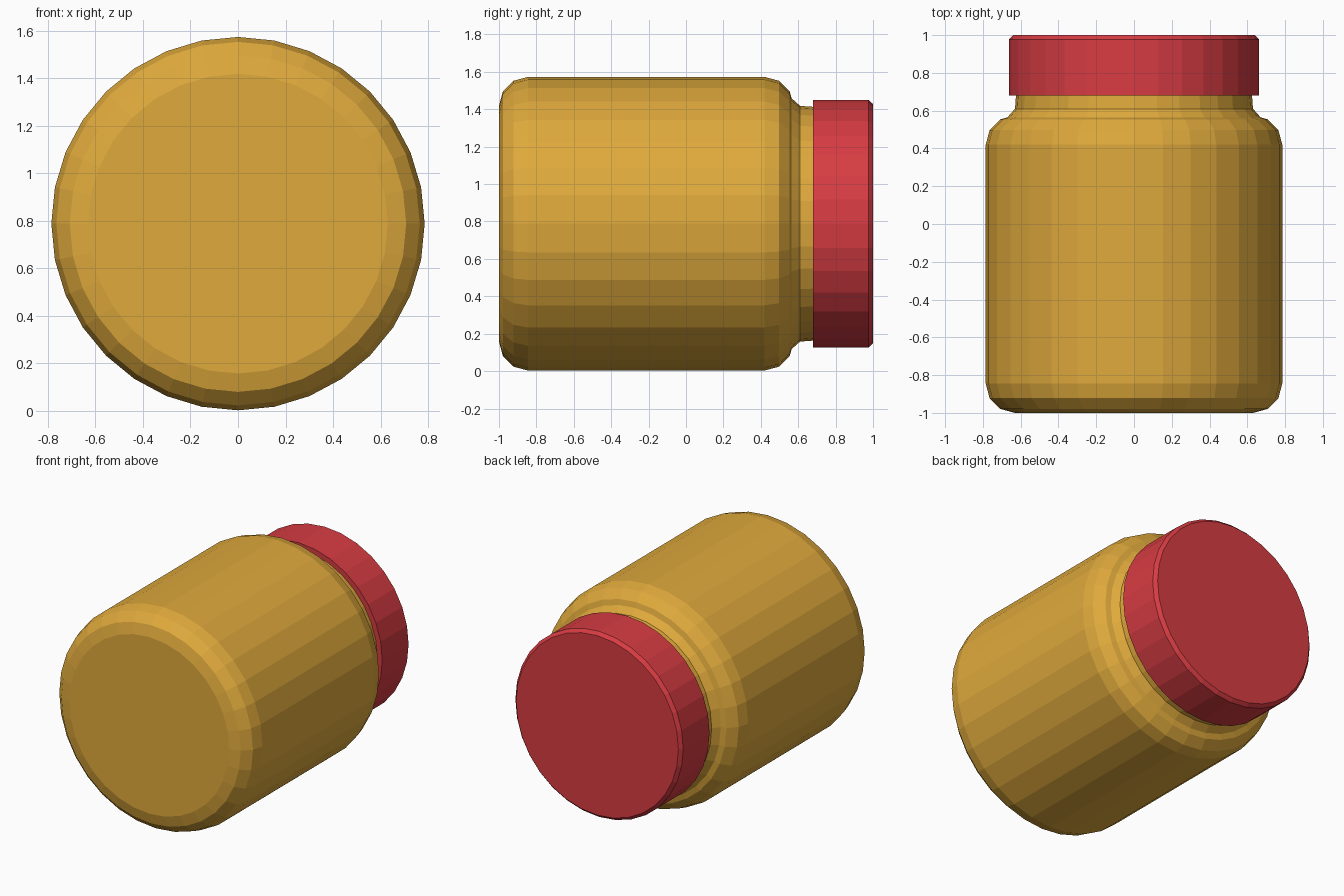
import bpy, bmesh, math

if "Cube" in bpy.data.objects:
    bpy.data.objects.remove(bpy.data.objects["Cube"])

SIDES = 32
AXIS_Z = 0.788   # height of the jar's lying axis


def material(name, color):
    m = bpy.data.materials.new(name)
    m.diffuse_color = color
    m.use_nodes = True
    m.node_tree.nodes["Principled BSDF"].inputs["Base Color"].default_value = m.diffuse_color
    return m


def lathe(name, profile, mat):
    """Revolve (y, radius) points around the lying axis and cap both ends."""
    bm = bmesh.new()
    rings = []
    for y, r in profile:
        ring = []
        for i in range(SIDES):
            a = 2 * math.pi * i / SIDES
            ring.append(bm.verts.new((r * math.sin(a), y, AXIS_Z + r * math.cos(a))))
        rings.append(ring)
    for lo, hi in zip(rings, rings[1:]):
        for i in range(SIDES):
            j = (i + 1) % SIDES
            bm.faces.new((lo[i], lo[j], hi[j], hi[i]))
    bm.faces.new(rings[0])
    bm.faces.new(rings[-1])
    bmesh.ops.recalc_face_normals(bm, faces=bm.faces)
    mesh = bpy.data.meshes.new(name)
    bm.to_mesh(mesh)
    bm.free()
    mesh.materials.append(mat)
    obj = bpy.data.objects.new(name, mesh)
    bpy.context.collection.objects.link(obj)
    return obj


def rounded(y, sign, radius=0.785, bevel=0.155, steps=3):
    """Bevel from the end face at y to the side wall; sign points into the jar."""
    pts = []
    for k in range(steps + 1):
        a = math.radians(90 * k / steps)
        pts.append((y + sign * bevel * (1 - math.cos(a)),
                    radius - bevel * (1 - math.sin(a))))
    return pts


amber = material("amber_plastic", (0.74, 0.40, 0.045, 1))
red = material("red_plastic", (0.68, 0.045, 0.055, 1))

# Jar body: rounded base, straight wall, rounded shoulder, flared neck
shoulder = rounded(0.575, -1)[::-1][:3]
neck = [(0.565, 0.67), (0.61, 0.63), (0.68, 0.625), (0.9, 0.625)]
lathe("jar_body", rounded(-1.0, 1) + shoulder + neck, amber)

# Screw lid with a small chamfer on its outer rim
lathe("lid", [(0.68, 0.662), (0.977, 0.662), (1.0, 0.64)], red)
